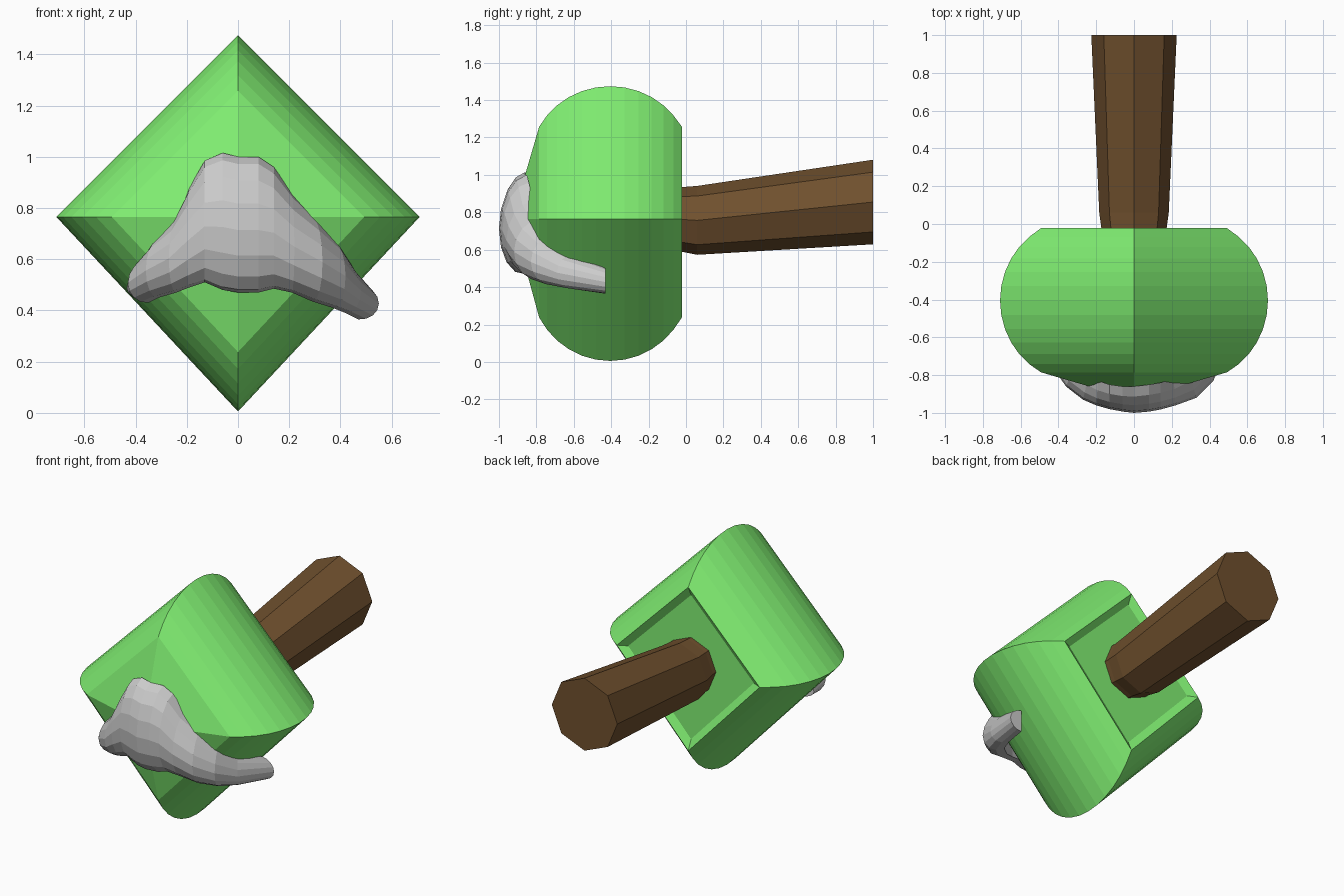
import bpy, math

if "Cube" in bpy.data.objects:
    bpy.data.objects.remove(bpy.data.objects["Cube"])


def build(name, rings, color=None):
    """Loft a list of equal rings into a capped, flat-shaded mesh."""
    n = len(rings[0])
    verts = [p for ring in rings for p in ring]
    faces = [tuple(range(n))[::-1]]
    for i in range(len(rings) - 1):
        for j in range(n):
            k = (j + 1) % n
            faces.append((i * n + j, i * n + k, (i + 1) * n + k, (i + 1) * n + j))
    faces.append(tuple(range((len(rings) - 1) * n, len(rings) * n)))
    me = bpy.data.meshes.new(name)
    me.from_pydata(verts, [], faces)
    ob = bpy.data.objects.new(name, me)
    bpy.context.collection.objects.link(ob)
    bpy.context.view_layer.objects.active = ob
    bpy.ops.object.mode_set(mode='EDIT')
    bpy.ops.mesh.select_all(action='SELECT')
    bpy.ops.mesh.normals_make_consistent(inside=False)
    bpy.ops.object.mode_set(mode='OBJECT')
    if color:
        mat = bpy.data.materials.new(name + "_color")
        mat.diffuse_color = color
        mat.use_nodes = True
        mat.node_tree.nodes["Principled BSDF"].inputs["Base Color"].default_value = mat.diffuse_color
        me.materials.append(mat)
    return ob


# Body: diamond cross-sections following a rounded profile (y, radius)
profile = [(-0.875, 0.12), (-0.86, 0.24), (-0.785, 0.50)]
for i in range(1, 12):
    a = math.radians(-62 + i * 124 / 12)
    profile.append((-0.405 + 0.43 * math.sin(a),
                    0.50 + 0.22 * (math.cos(a) - 0.469) / 0.531))
profile += [(-0.022, 0.50), (-0.05, 0.44)]


def diamond(y, r):
    up, down, side = r * 0.985, r * 1.055, r * 0.985
    return [(side, y, 0.765), (0, y, 0.765 + up), (-side, y, 0.765), (0, y, 0.765 - down)]


build("body", [diamond(y, r) for y, r in profile], (0.22, 0.87, 0.17, 1))


# Handle: tapered octagonal bar (y, centre z, radius)
def octagon(y, z, r):
    return [(r * math.sin(k * math.pi / 4), y, z + r * math.cos(k * math.pi / 4))
            for k in range(8)]


build("handle", [octagon(-0.12, 0.765, 0.17), octagon(-0.02, 0.762, 0.173),
                 octagon(0.06, 0.757, 0.184), octagon(1.0, 0.855, 0.226)],
      (0.16, 0.08, 0.027, 1))

# Face plate: (back x, back y, front x, front y, top z, bottom z)
stations = [
    (-0.37, -0.61, -0.435, -0.64, 0.53, 0.45),
    (-0.35, -0.68, -0.43, -0.76, 0.60, 0.43),
    (-0.31, -0.75, -0.36, -0.86, 0.68, 0.45),
    (-0.24, -0.80, -0.27, -0.93, 0.76, 0.47),
    (-0.19, -0.83, -0.20, -0.96, 0.88, 0.49),
    (-0.13, -0.85, -0.13, -0.98, 0.985, 0.51),
    (-0.06, -0.86, -0.06, -0.993, 1.015, 0.48),
    (0.00, -0.86, 0.00, -1.00, 1.00, 0.47),
    (0.08, -0.85, 0.08, -0.993, 1.00, 0.47),
    (0.14, -0.84, 0.14, -0.982, 0.96, 0.485),
    (0.21, -0.82, 0.22, -0.96, 0.86, 0.47),
    (0.29, -0.77, 0.33, -0.92, 0.77, 0.435),
    (0.37, -0.70, 0.42, -0.83, 0.68, 0.41),
    (0.42, -0.60, 0.48, -0.69, 0.58, 0.39),
    (0.47, -0.43, 0.55, -0.43, 0.50, 0.365),
]


def half_ellipse(bx, by, fx, fy, zt, zb):
    ring = []
    for k in range(9):
        a = math.pi * k / 8
        s = math.sin(a)
        ring.append((bx + (fx - bx) * s, by + (fy - by) * s,
                     (zt + zb) / 2 - 0.04 * s * (zt - zb) + (zt - zb) / 2 * math.cos(a)))
    return ring


build("face_plate", [half_ellipse(*s) for s in stations])
